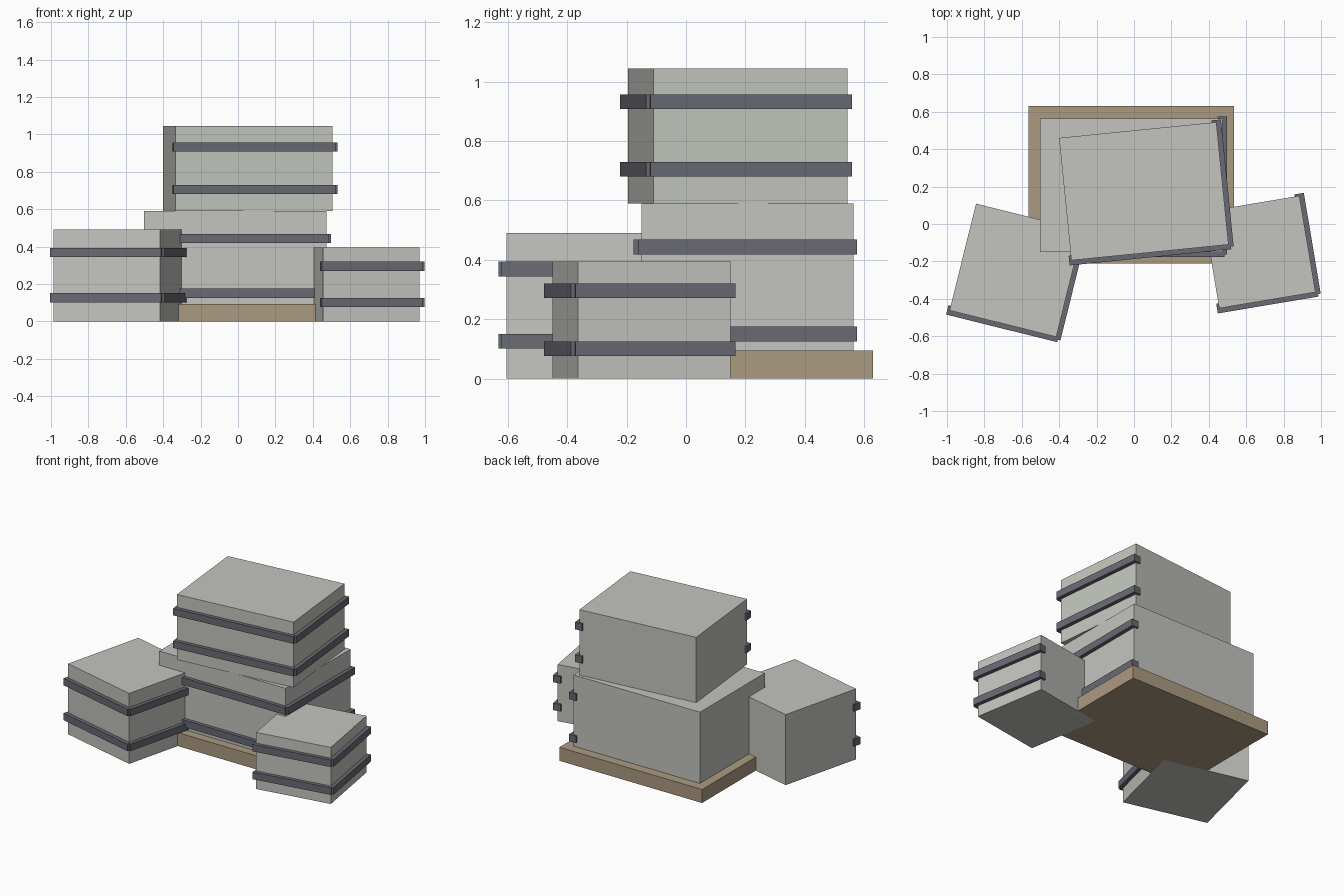
import bpy
import math
from mathutils import Matrix, Vector

cube = bpy.data.objects.get("Cube")
if cube:
    bpy.data.objects.remove(cube, do_unlink=True)


def material(name, r, g, b):
    mat = bpy.data.materials.new(name)
    mat.use_nodes = True
    mat.diffuse_color = (r, g, b, 1)
    mat.node_tree.nodes["Principled BSDF"].inputs["Base Color"].default_value = (r, g, b, 1)
    return mat


PALE = material("pale grey", 0.55, 0.56, 0.52)
DARK = material("dark slate", 0.14, 0.143, 0.172)
TAN = material("tan wood", 0.41, 0.325, 0.22)


def box(name, size, centre, mat, angle=0):
    bpy.ops.mesh.primitive_cube_add(size=1)
    ob = bpy.context.object
    ob.name = name
    ob.data.transform(Matrix.Diagonal((*size, 1)))
    ob.location = centre
    ob.rotation_euler.z = math.radians(angle)
    ob.data.materials.append(mat)
    return ob


STRAP = 0.052     # strap thickness, half sunk into the crate
OVERHANG = 0.012  # strap length past each corner
HEIGHT = 0.049    # strap height


def crate(name, x, y, base, width, depth, height, angle, strap_levels):
    """A plain crate with straps on its front and left sides."""
    box(name, (width, depth, height), (x, y, base + height / 2), PALE, angle)
    turn = Matrix.Rotation(math.radians(angle), 3, "Z")
    for label, z in zip(("lower", "upper"), strap_levels):
        front = Vector((x, y, z)) + turn @ Vector((0, -depth / 2, 0))
        side = Vector((x, y, z)) + turn @ Vector((width / 2, 0, 0))
        box(f"{name}_{label}_front_strap",
            (width + 2 * OVERHANG, STRAP, HEIGHT), front, DARK, angle)
        box(f"{name}_{label}_side_strap",
            (STRAP, depth + 2 * OVERHANG, HEIGHT), side, DARK, angle)


# Base board under the stack
box("base_board", (1.1, 0.84, 0.094), (-0.015, 0.21, 0.047), TAN)

# Two stacked crates and one on the ground at either side
crate("bottom_crate", -0.015, 0.207, 0.094, 0.974, 0.714, 0.496, 0, (0.15, 0.443))
crate("top_crate", 0.0525, 0.175, 0.59, 0.845, 0.658, 0.455, 5.73, (0.705, 0.932))
crate("right_crate", -0.63, -0.2475, 0, 0.588, 0.588, 0.491, -14, (0.126, 0.369))
crate("left_crate", 0.67, -0.15, 0, 0.522, 0.522, 0.394, 9.5, (0.101, 0.295))
